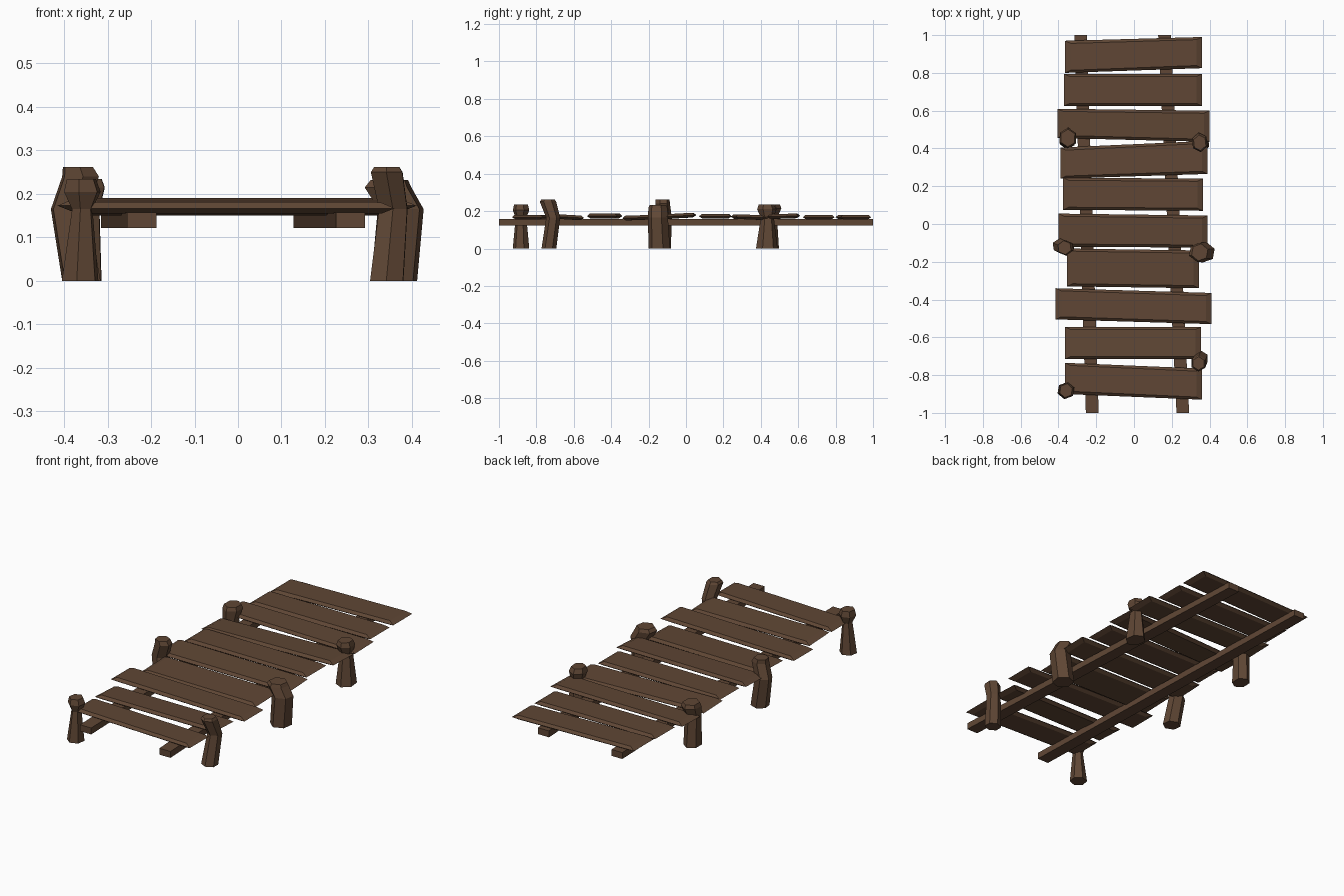
import bpy, bmesh
from math import cos, sin, pi

wood = bpy.data.materials.new("brown_wood")
wood.diffuse_color = (0.115, 0.062, 0.035, 1)


def loft(name, rings):
    """Skin a stack of equal-sided rings and cap both ends."""
    bm = bmesh.new()
    loops = [[bm.verts.new(p) for p in ring] for ring in rings]
    n = len(loops[0])
    for a, b in zip(loops, loops[1:]):
        for i in range(n):
            j = (i + 1) % n
            bm.faces.new((a[i], a[j], b[j], b[i]))
    bm.faces.new(loops[0][::-1])
    bm.faces.new(loops[-1])
    bmesh.ops.recalc_face_normals(bm, faces=bm.faces)
    me = bpy.data.meshes.new(name)
    bm.to_mesh(me)
    bm.free()
    me.materials.append(wood)
    ob = bpy.data.objects.new(name, me)
    bpy.context.collection.objects.link(ob)
    return ob


# Two slightly skewed support beams: front x range, back x range
for side, (fa, fb, ba, bb) in (("left", (-0.255, -0.187, -0.315, -0.25)),
                               ("right", (0.225, 0.292, 0.128, 0.195))):
    loft(side + "_beam", [[(fa, -1, z), (fb, -1, z), (bb, 1, z), (ba, 1, z)]
                          for z in (0.122, 0.157)])

# Planks: x left, x right, left y (low, high), right y (low, high), bottom z, tilt
planks = [
    (-0.365, 0.36, -0.90, -0.735, -0.93, -0.765, 0.155, 0.0),
    (-0.365, 0.355, -0.715, -0.545, -0.715, -0.545, 0.155, -0.004),
    (-0.415, 0.41, -0.505, -0.34, -0.53, -0.365, 0.161, 0.0),
    (-0.355, 0.345, -0.33, -0.13, -0.34, -0.14, 0.153, 0.003),
    (-0.40, 0.39, -0.12, 0.055, -0.125, 0.045, 0.162, 0.004),
    (-0.375, 0.365, 0.075, 0.245, 0.07, 0.24, 0.160, 0.0),
    (-0.39, 0.39, 0.24, 0.405, 0.265, 0.44, 0.155, -0.003),
    (-0.405, 0.40, 0.455, 0.61, 0.435, 0.60, 0.160, 0.002),
    (-0.37, 0.36, 0.625, 0.795, 0.625, 0.795, 0.155, 0.0),
    (-0.365, 0.36, 0.80, 0.97, 0.825, 0.99, 0.155, 0.0),
]
for k, (xl, xr, l0, l1, r0, r1, z, t) in enumerate(planks):
    rings = []
    for dz, ex, ey in ((0, 0.03, 0.018), (0.012, 0, 0), (0.025, 0.03, 0.014)):
        h = z + dz
        rings.append([(xl + ex, l0 + ey, h - t), (xr - ex, r0 + ey, h - t),
                      (xr - ex, r1 - ey, h + t), (xl + ex, l1 - ey, h + t)])
    loft(f"plank_{k + 1}", rings)

# Rough six-sided posts, each ring: z, centre x, centre y, half width x, half width y
posts = {
    "front_left_post": [(0, -0.363, -0.882, 0.043, 0.043), (0.165, -0.358, -0.882, 0.024, 0.028),
                        (0.205, -0.358, -0.882, 0.043, 0.043), (0.235, -0.36, -0.882, 0.034, 0.036)],
    "front_right_post": [(0, 0.342, -0.733, 0.042, 0.038), (0.165, 0.357, -0.71, 0.036, 0.036),
                         (0.25, 0.342, -0.738, 0.04, 0.042), (0.262, 0.342, -0.738, 0.032, 0.034)],
    "middle_left_post": [(0, -0.36, -0.125, 0.046, 0.043), (0.165, -0.388, -0.115, 0.044, 0.038),
                         (0.24, -0.362, -0.125, 0.044, 0.038), (0.262, -0.368, -0.125, 0.036, 0.036)],
    "middle_right_post": [(0, 0.36, -0.143, 0.053, 0.056), (0.165, 0.375, -0.15, 0.053, 0.052),
                          (0.215, 0.345, -0.15, 0.055, 0.05), (0.232, 0.348, -0.15, 0.044, 0.044)],
    "back_left_post": [(0, -0.352, 0.445, 0.042, 0.05), (0.165, -0.355, 0.445, 0.04, 0.04),
                       (0.215, -0.35, 0.455, 0.048, 0.053), (0.235, -0.35, 0.455, 0.04, 0.045)],
    "back_right_post": [(0, 0.352, 0.432, 0.048, 0.056), (0.165, 0.35, 0.435, 0.03, 0.034),
                        (0.21, 0.348, 0.432, 0.043, 0.05), (0.235, 0.348, 0.43, 0.034, 0.04)],
}
for k, (name, rings) in enumerate(posts.items()):
    turn = 0.35 + 0.15 * (k % 3)
    loft(name, [[(cx + rx * 1.04 * cos(turn + i * pi / 3), cy + ry * 1.04 * sin(turn + i * pi / 3), z)
                 for i in range(6)] for z, cx, cy, rx, ry in rings])
